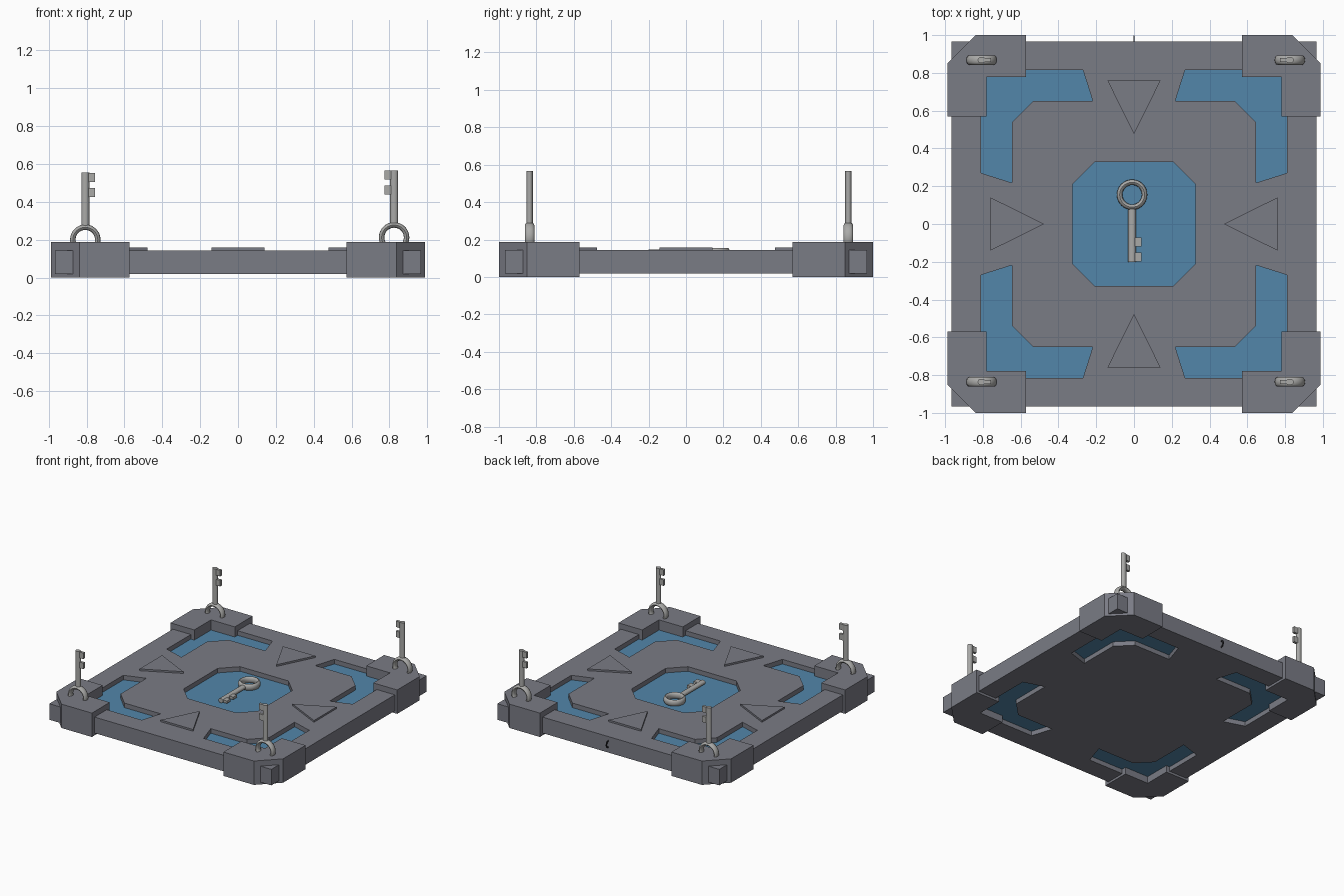
import bpy, bmesh, math
from mathutils import Matrix, Vector

if "Cube" in bpy.data.objects:
    bpy.data.objects.remove(bpy.data.objects["Cube"])


def material(name, rgb):
    m = bpy.data.materials.new(name)
    m.diffuse_color = (*rgb, 1)
    m.use_nodes = True
    m.node_tree.nodes["Principled BSDF"].inputs["Base Color"].default_value = m.diffuse_color
    return m


GREY = material("slate grey", (0.195, 0.2, 0.235))
BLUE = material("panel blue", (0.085, 0.24, 0.40))
METAL = material("key metal", (0.40, 0.40, 0.39))
DARK = material("dark mark", (0.02, 0.02, 0.025))


def finish(name, bm, mat, smooth=False):
    bmesh.ops.recalc_face_normals(bm, faces=bm.faces)
    me = bpy.data.meshes.new(name)
    bm.to_mesh(me)
    bm.free()
    me.materials.append(mat)
    ob = bpy.data.objects.new(name, me)
    bpy.context.collection.objects.link(ob)
    if smooth:
        bpy.ops.object.select_all(action='DESELECT')
        ob.select_set(True)
        bpy.context.view_layer.objects.active = ob
        bpy.ops.object.shade_smooth_by_angle(angle=math.radians(40))
    return ob


def prism(name, pts, z0, z1, mat):
    """Extrude a flat outline between two heights."""
    bm = bmesh.new()
    face = bm.faces.new([bm.verts.new((x, y, z0)) for x, y in pts])
    ext = bmesh.ops.extrude_face_region(bm, geom=[face])
    verts = [g for g in ext['geom'] if isinstance(g, bmesh.types.BMVert)]
    bmesh.ops.translate(bm, verts=verts, vec=(0, 0, z1 - z0))
    return finish(name, bm, mat)


def mirrored(pts, sx, sy):
    return [(x * sx, y * sy) for x, y in pts]


CORNERS = [(1, 1), (-1, 1), (-1, -1), (1, -1)]
BASE0, BASE1 = 0.018, 0.144
FLOOR = 0.108

# Outlines
P = 0.967
plate_outline = mirrored([(P, P)] * 4, 1, 1)
plate_outline = [(P * sx, P * sy) for sx, sy in CORNERS]
slot = [(0.27, 0.814), (0.218, 0.65), (0.535, 0.65), (0.646, 0.538),
        (0.646, 0.218), (0.81, 0.27), (0.81, 0.814)]
block = [(0.573, 1.0), (0.838, 1.0), (0.988, 0.85), (0.988, 0.57),
         (0.78, 0.57), (0.78, 0.778), (0.573, 0.778)]
octagon = [(0.21, 0.327), (-0.21, 0.327), (-0.325, 0.212), (-0.325, -0.212),
           (-0.21, -0.327), (0.21, -0.327), (0.325, -0.212), (0.325, 0.212)]

# Base plate with four through slots and a central recess
plate = prism("base_plate", plate_outline, BASE0, BASE1, GREY)
cutters = [prism("cutter", mirrored(slot, *c), -0.1, 0.3, GREY) for c in CORNERS]
cutters.append(prism("cutter", octagon, FLOOR - 0.004, 0.3, GREY))
bpy.context.view_layer.objects.active = plate
for c in cutters:
    c.hide_render = True
    mod = plate.modifiers.new("cut", 'BOOLEAN')
    mod.operation = 'DIFFERENCE'
    mod.solver = 'EXACT'
    mod.object = c
    bpy.ops.object.modifier_apply(modifier=mod.name)
for c in cutters:
    bpy.data.objects.remove(c)

# Blue panels
prism("centre_panel", octagon, FLOOR - 0.004, FLOOR, BLUE)
for c in CORNERS:
    prism("slot_panel", mirrored(slot, *c), 0.054, FLOOR, BLUE)
    prism("corner_block", mirrored(block, *c), 0.0, 0.188, GREY)

# Raised triangles pointing inward
for i in range(4):
    r = Matrix.Rotation(i * math.pi / 2, 2)
    tri = [r @ Vector(p) for p in ((-0.141, 0.76), (0.141, 0.76), (0, 0.477))]
    prism("arrow_plate", [tuple(p) for p in tri], BASE1 - 0.004, 0.158, GREY)


def key(name, matrix):
    """Key with ring at the origin, shaft up +z and teeth towards +x."""
    bm = bmesh.new()
    # ring: oval section spun about y
    n = 12
    prof = [bm.verts.new((0.066 + 0.0145 * math.cos(a), 0.025 * math.sin(a), 0))
            for a in (2 * math.pi * k / n for k in range(n))]
    edges = [bm.edges.new((prof[k], prof[(k + 1) % n])) for k in range(n)]
    bmesh.ops.spin(bm, geom=prof + edges, cent=(0, 0, 0), axis=(0, 1, 0),
                   angle=2 * math.pi, steps=32, use_merge=True)
    bmesh.ops.remove_doubles(bm, verts=bm.verts, dist=0.0001)
    # shaft
    bmesh.ops.create_cone(bm, cap_ends=True, segments=16, radius1=0.021,
                          radius2=0.021, depth=0.29,
                          matrix=Matrix.Translation((0, 0, 0.21))
                          @ Matrix.Diagonal((1, 0.8, 1, 1)))
    # teeth
    for z in (0.25, 0.329):
        bmesh.ops.create_cube(bm, size=1, matrix=Matrix.Translation((0.03, 0, z))
                              @ Matrix.Diagonal((0.042, 0.02, 0.047, 1)))
    bmesh.ops.transform(bm, matrix=matrix, verts=bm.verts)
    finish(name, bm, METAL, True)


# Upright corner keys and the key lying in the centre
for x, z, turn in ((-0.807, 0.2, 0), (0.825, 0.212, math.pi)):
    for y in (-0.836, 0.868):
        key("corner_key", Matrix.Translation((x, y, z)) @ Matrix.Rotation(turn, 4, 'Z'))
key("centre_key", Matrix.Translation((-0.01, 0.155, 0.131))
    @ Matrix.Rotation(math.pi / 2, 4, 'X'))

# Small thin crescent on the back edge
bm = bmesh.new()
arc = [(r, math.pi * k / 8) for r, ks in ((0.03, range(9)), (0.018, range(8, -1, -1))) for k in ks]
f = bm.faces.new([bm.verts.new((-0.002, P + r * math.sin(a), 0.085 + r * math.cos(a)))
                  for r, a in arc])
ext = bmesh.ops.extrude_face_region(bm, geom=[f])
bmesh.ops.translate(bm, vec=(0.004, 0, 0),
                    verts=[g for g in ext['geom'] if isinstance(g, bmesh.types.BMVert)])
finish("back_loop", bm, DARK)
